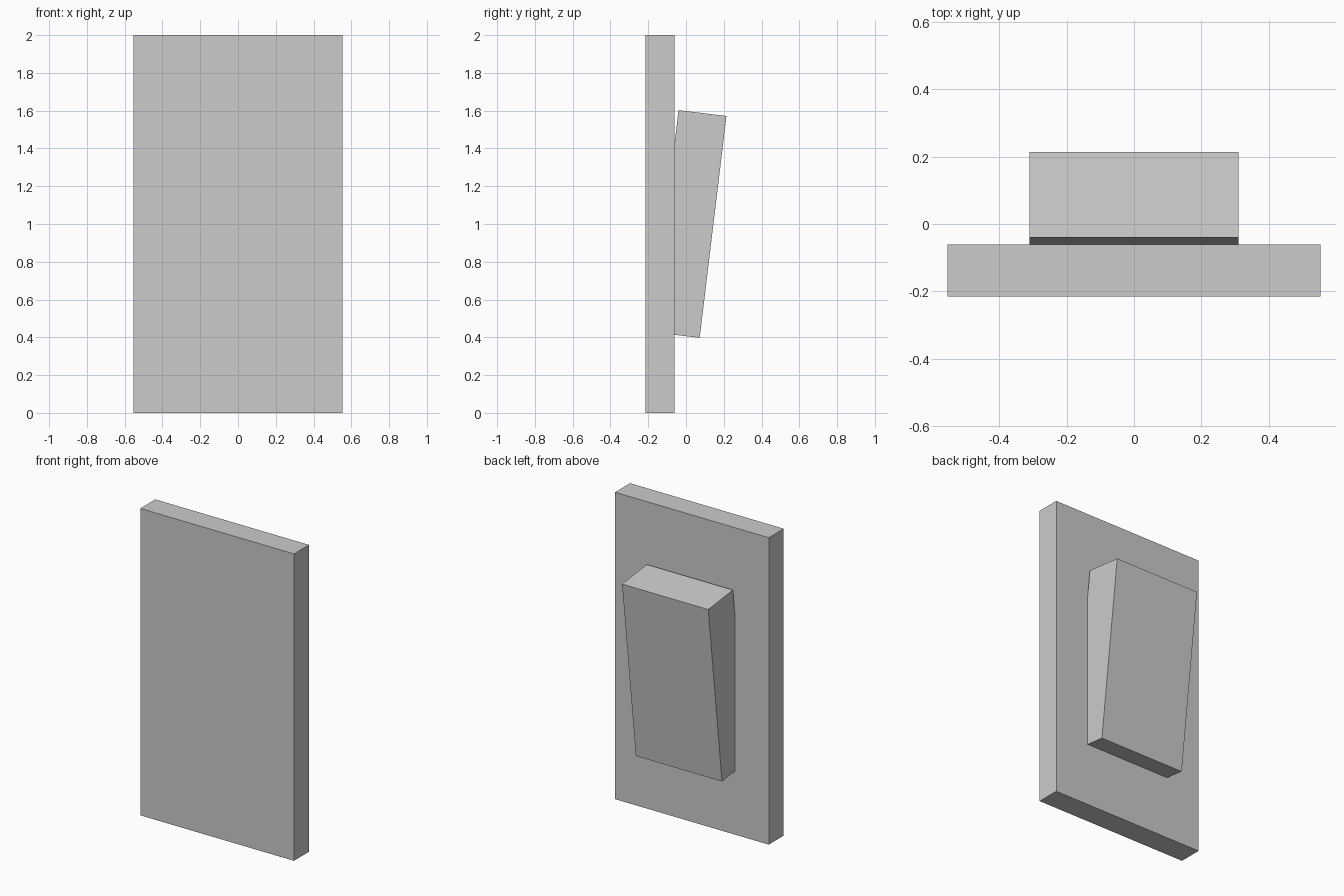
import bpy

if "Cube" in bpy.data.objects:
    bpy.data.objects.remove(bpy.data.objects["Cube"])


def box(name, size, centre, tilt=0.0):
    bpy.ops.mesh.primitive_cube_add(size=1, location=centre, rotation=(tilt, 0, 0))
    obj = bpy.context.object
    obj.name = name
    obj.scale = size
    bpy.ops.object.transform_apply(location=False, rotation=False, scale=True)
    return obj


# Upright front slab
box("front_panel", (1.108, 0.154, 2.0), (0, -0.138, 1.0))

# Tilted block leaning out of the back, its lower part sunk into the slab
box("back_block", (0.621, 0.2555, 1.183), (0, 0.0165, 1.0), tilt=-0.12)
